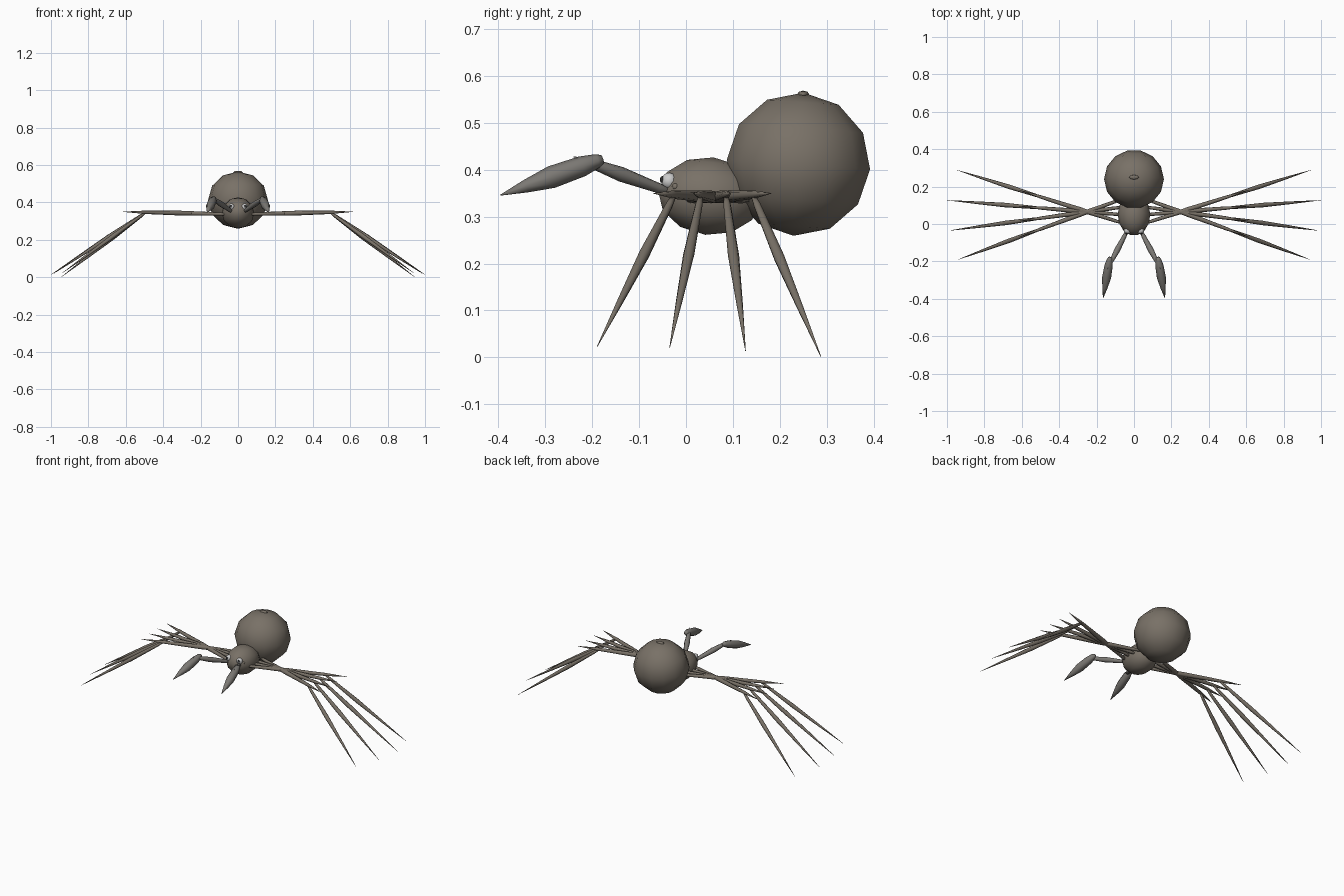
import bpy, math
from mathutils import Vector, Matrix

if "Cube" in bpy.data.objects:
    bpy.data.objects.remove(bpy.data.objects["Cube"])


def mat(name, c):
    m = bpy.data.materials.new(name)
    m.diffuse_color = (*c, 1)
    m.use_nodes = True
    m.node_tree.nodes["Principled BSDF"].inputs["Base Color"].default_value = m.diffuse_color
    return m


BROWN = mat("brown", (0.19, 0.165, 0.135))
GREY = mat("palp_grey", (0.2, 0.19, 0.175))
WHITE = mat("eye_white", (0.6, 0.6, 0.6))
DARK = mat("dark", (0.03, 0.03, 0.03))


def finish(ob, name, material):
    ob.name = name
    ob.data.materials.append(material)
    ob.data.polygons.foreach_set("use_smooth", [True] * len(ob.data.polygons))
    return ob


def ball(name, loc, scale, material, seg=10, rings=6, tilt=0.0):
    bpy.ops.mesh.primitive_uv_sphere_add(segments=seg, ring_count=rings, radius=1)
    ob = bpy.context.object
    # a ring vertex points along y
    ob.data.transform(Matrix.Rotation(math.pi / 2, 4, 'Z'))
    ob.location, ob.scale, ob.rotation_euler = loc, scale, (tilt, 0, 0)
    return finish(ob, name, material)


def spindle(name, a, b, stations, material, sides=8):
    """Tapered tube along a-b; stations are (fraction, radius)."""
    a, b = Vector(a), Vector(b)
    q = (b - a).to_track_quat('Z', 'Y')
    verts, faces = [], []
    for t, r in stations:
        for i in range(sides):
            w = 2 * math.pi * i / sides
            verts.append(a.lerp(b, t) + q @ Vector((r * math.cos(w), r * math.sin(w), 0)))
    for k in range(len(stations) - 1):
        for i in range(sides):
            j = (i + 1) % sides
            faces.append((k * sides + i, k * sides + j, (k + 1) * sides + j, (k + 1) * sides + i))
    faces.append(tuple(reversed(range(sides))))
    n = (len(stations) - 1) * sides
    faces.append(tuple(range(n, n + sides)))
    me = bpy.data.meshes.new(name)
    me.from_pydata(verts, [], faces)
    ob = bpy.data.objects.new(name, me)
    bpy.context.collection.objects.link(ob)
    return finish(ob, name, material)


# body
ball("abdomen", (0, 0.24, 0.412), (0.16, 0.157, 0.153), BROWN, 14, 6, math.radians(-4))
ball("thorax", (0, 0.05, 0.344), (0.087, 0.113, 0.083), BROWN, 14, 6, math.radians(-6))
ball("spinneret", (0, 0.25, 0.561), (0.026, 0.013, 0.008), BROWN, 8, 4)

UPPER = [(0, 0.005), (0.12, 0.009), (0.45, 0.013), (0.8, 0.009), (1, 0.0006)]
LOWER = [(0, 0.004), (0.08, 0.008), (0.4, 0.012), (0.7, 0.007), (1, 0.0006)]
# foot position per leg: x, y, z
FEET = [(0.94, -0.19, 0.022), (0.985, -0.035, 0.02), (0.999, 0.127, 0.014), (0.945, 0.288, 0.001)]

for side, s in (("right", 1), ("left", -1)):
    # legs: thighs all cross at x = 0.25, y = 0.065
    for n, (fx, fy, fz) in enumerate(FEET, 1):
        slope = (fy - 0.065) / (fx - 0.25)

        def on(x, z):
            return (s * x, 0.065 + slope * (x - 0.25), z)
        spindle(f"{side}_upper_leg_{n}", on(0.03, 0.336), on(0.615, 0.35), UPPER, BROWN)
        spindle(f"{side}_lower_leg_{n}", on(0.485, 0.352), (s * fx, fy, fz), LOWER, BROWN)
    # pedipalps
    spindle(f"{side}_upper_palp", (s * 0.025, -0.015, 0.345), (s * 0.142, -0.24, 0.428),
            [(0, 0.006), (0.2, 0.011), (0.55, 0.016), (0.8, 0.011), (1, 0.001)], GREY)
    spindle(f"{side}_lower_palp", (s * 0.128, -0.178, 0.423), (s * 0.165, -0.396, 0.346),
            [(0, 0.009), (0.05, 0.015), (0.2, 0.022), (0.5, 0.024), (0.75, 0.014), (1, 0.001)], GREY)
    # eyes
    ball(f"{side}_eye", (s * 0.036, -0.036, 0.376), (0.018, 0.018, 0.018), WHITE)
    ball(f"{side}_pupil", (s * 0.039, -0.05, 0.379), (0.008, 0.006, 0.008), DARK, 8, 4)
    ball(f"{side}_small_eye", (s * 0.054, -0.022, 0.364), (0.008, 0.008, 0.008), BROWN, 8, 4)
